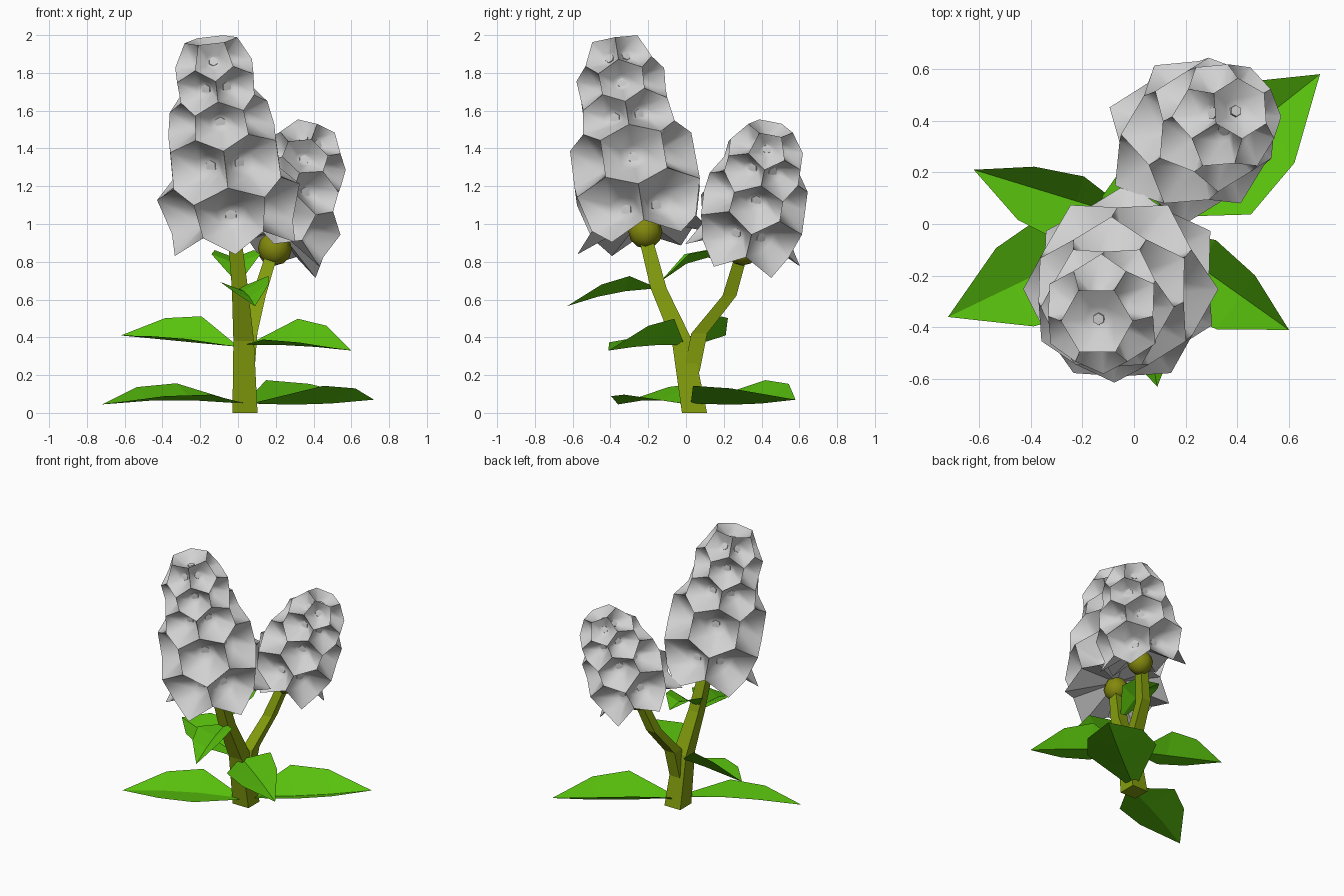
import bpy, bmesh, math
from mathutils import Vector as V

if "Cube" in bpy.data.objects:
    bpy.data.objects.remove(bpy.data.objects["Cube"])


def material(name, rgb):
    m = bpy.data.materials.new(name)
    m.diffuse_color = (*rgb, 1)
    m.use_nodes = True
    m.node_tree.nodes["Principled BSDF"].inputs["Base Color"].default_value = m.diffuse_color
    return m


PETAL = material("pale_grey_petal", (0.64, 0.64, 0.64))
LEAF = material("leaf_green", (0.10, 0.54, 0.004))
STEM = material("stem_olive_green", (0.23, 0.34, 0.004))
BUD = material("bud_olive", (0.23, 0.25, 0.004))


def finish(bm, name, mat):
    me = bpy.data.meshes.new(name)
    bm.to_mesh(me)
    bm.free()
    me.materials.append(mat)
    ob = bpy.data.objects.new(name, me)
    bpy.context.collection.objects.link(ob)
    return ob


def frame(axis):
    """Two directions perpendicular to the axis, the first one facing front."""
    a = axis.normalized()
    f = V((0, -1, 0))
    f = (f - a * f.dot(a)).normalized()
    return f, a.cross(f)


def floret(bm, rim, centre, out, size):
    """Smooth cup from its rim down to the centre, with a small six-sided stamen."""
    n = len(rim)
    outer = [bm.verts.new(p) for p in rim]
    inner = [bm.verts.new(p.lerp(centre, 0.6) - out * size * 0.06) for p in rim]
    mid = bm.verts.new(centre)
    for i in range(n):
        j = (i + 1) % n
        bm.faces.new((outer[i], outer[j], inner[j], inner[i])).smooth = True
        bm.faces.new((inner[i], inner[j], mid)).smooth = True
    f = V((0, 0, 1)) if abs(out.z) < 0.8 else V((0, -1, 0))
    f = (f - out * f.dot(out)).normalized()
    s = out.cross(f)
    rr = 0.02 + 0.04 * size
    low, top = [], []
    for i in range(6):
        t = math.radians(60 * i)
        d = (f * math.cos(t) + s * math.sin(t)) * rr
        low.append(bm.verts.new(centre + d))
        top.append(bm.verts.new(centre + d * 0.9 + out * 0.02))
    for i in range(6):
        j = (i + 1) % 6
        bm.faces.new((low[i], low[j], top[j], top[i]))
    bm.faces.new(top)


def flower_spike(name, base, slope, rings):
    """Honeycomb of cups; rings hold (height, zigzag, radius), the last one is the cap."""
    bm = bmesh.new()
    base, slope = V(base), V(slope)
    f, s = frame(slope)

    def on_axis(z):
        return base + slope * (z - base.z)

    def direction(step):
        t = math.radians(30 * step)
        return f * math.cos(t) + s * math.sin(t)

    def point(ring, step, high):
        # high points are tucked in, so each cup flares over the row above it
        z, amp, r = rings[ring]
        return on_axis(z + (amp if high else -amp)) + direction(step) * r * (0.87 if high else 1)

    last = len(rings) - 2
    for k in range(last + 1):
        for i in range(6):
            c = 2 * i + k % 2
            rim = [point(k, c, False), point(k, c + 1, True), point(k + 1, c + 1, False)]
            if k < last:
                rim.append(point(k + 1, c, True))
            rim += [point(k + 1, c - 1, False), point(k, c - 1, True)]
            out = direction(c)
            size = (rings[k][2] + rings[k + 1][2]) / 2
            zc = (rings[k][0] + rings[k + 1][0]) / 2
            if k == last:
                out = (out + slope * 0.45).normalized()
                zc -= 0.03
            floret(bm, rim, on_axis(zc) + direction(c) * size * 0.38, out, size)
    # top cup
    z, _, r = rings[-1]
    rim = [point(len(rings) - 1, last + 1 + 2 * i, False) for i in range(6)]
    floret(bm, rim, on_axis(z - 0.5 * r), slope.normalized(), r)
    # closed underside around the bud
    ring = [bm.verts.new(point(0, i, i % 2 == 1)) for i in range(12)]
    apex = bm.verts.new(on_axis(rings[0][0] + 0.09))
    for i in range(12):
        bm.faces.new((ring[(i + 1) % 12], ring[i], apex))
    finish(bm, name, PETAL)


def stem(name, path, sides=4):
    """Tapered square stem through (x, y, z, radius) points."""
    bm = bmesh.new()
    loops = []
    for x, y, z, r in path:
        loops.append([bm.verts.new((x + r * math.cos(2 * math.pi * (i + 0.5) / sides),
                                    y + r * math.sin(2 * math.pi * (i + 0.5) / sides), z))
                      for i in range(sides)])
    for a, b in zip(loops, loops[1:]):
        for i in range(sides):
            j = (i + 1) % sides
            bm.faces.new((a[i], a[j], b[j], b[i]))
    bm.faces.new(loops[0][::-1])
    bm.faces.new(loops[-1])
    finish(bm, name, STEM)


def leaf(name, base, tip, widths, lifts, arch=0.0):
    """Folded leaf: a low midrib with a raised half on its left and its right."""
    bm = bmesh.new()
    base, tip = V(base), V(tip)
    d = tip - base
    side = V((-d.y, d.x, 0)).normalized()
    steps = ((0, 0.12, 0), (0.36, 1, 1), (0.66, 0.8, 0.8), (1, 0, 0))
    rib, left, right = [], [], []
    for t, w, up in steps:
        p = base + d * t + V((0, 0, arch * 4 * t * (1 - t)))
        rib.append(bm.verts.new(p))
        if w:
            left.append(bm.verts.new(p + side * w * widths[0] + V((0, 0, lifts[0] * up))))
            right.append(bm.verts.new(p - side * w * widths[1] + V((0, 0, lifts[1] * up))))
    for i in range(2):
        bm.faces.new((rib[i], rib[i + 1], left[i + 1], left[i]))
        bm.faces.new((rib[i + 1], rib[i], right[i], right[i + 1]))
    bm.faces.new((rib[2], rib[3], left[2]))
    bm.faces.new((rib[3], rib[2], right[2]))
    finish(bm, name, LEAF)


def bud(name, centre, r):
    bm = bmesh.new()
    bmesh.ops.create_uvsphere(bm, u_segments=8, v_segments=6, radius=r)
    bmesh.ops.translate(bm, verts=bm.verts, vec=centre)
    for face in bm.faces:
        face.smooth = True
    finish(bm, name, BUD)


# flower spikes
flower_spike("tall_flower_spike", (-0.02, -0.21, 0.9), (-0.115, -0.155, 1),
             [(0.94, 0.045, 0.37), (1.205, 0.035, 0.38), (1.465, 0.03, 0.325),
              (1.65, 0.03, 0.26), (1.82, 0.03, 0.235), (1.973, 0.0, 0.14)])
flower_spike("short_flower_spike", (0.21, 0.325, 0.95), (0.36, 0.22, 1),
             [(0.875, 0.04, 0.31), (1.085, 0.035, 0.315), (1.25, 0.03, 0.265),
              (1.387, 0.025, 0.225), (1.507, 0.0, 0.12)])

# buds under the spikes
bud("tall_spike_bud", (-0.02, -0.215, 0.96), 0.09)
bud("short_spike_bud", (0.195, 0.30, 0.87), 0.09)

# stems
stem("main_stem", [(0.037, 0.045, 0, 0.094), (0.03, -0.02, 0.38, 0.077),
                   (0.01, -0.145, 0.66, 0.06), (-0.02, -0.22, 0.95, 0.05)])
stem("side_stem", [(0.045, 0.03, 0.22, 0.06), (0.06, 0.07, 0.42, 0.06),
                   (0.11, 0.23, 0.62, 0.052), (0.185, 0.30, 0.86, 0.045)])

# leaves, from the ground up
leaf("low_left_leaf", (0.03, 0.0, 0.05), (-0.72, -0.36, 0.045), (0.22, 0.20), (0.03, 0.09), 0.02)
leaf("low_right_leaf", (0.05, 0.05, 0.05), (0.72, 0.58, 0.07), (0.23, 0.26), (0.13, 0.10), -0.015)
leaf("middle_left_leaf", (0.0, 0.02, 0.35), (-0.62, 0.21, 0.41), (0.17, 0.10), (0.02, 0.14))
leaf("middle_right_leaf", (0.05, -0.02, 0.36), (0.60, -0.41, 0.33), (0.12, 0.20), (0.14, 0.03), 0.01)
leaf("high_front_leaf", (0.0, -0.15, 0.66), (0.09, -0.63, 0.565), (0.13, 0.13), (0.08, 0.05), 0.02)
leaf("high_back_leaf", (0.0, -0.13, 0.70), (-0.03, 0.24, 0.81), (0.13, 0.13), (0.05, 0.05), 0.055)
